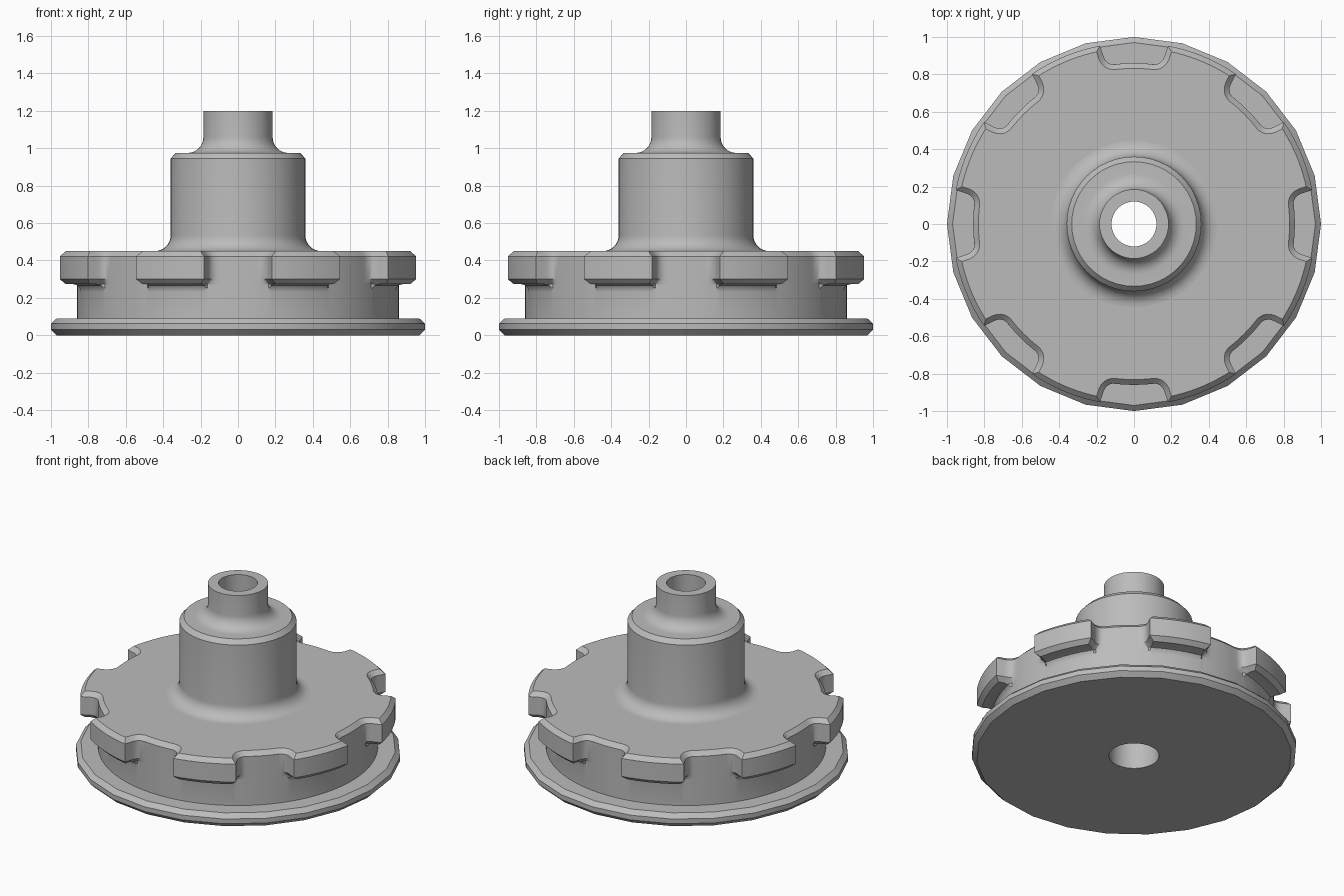
import bpy, bmesh, math
from mathutils import Vector

if "Cube" in bpy.data.objects:
    bpy.data.objects.remove(bpy.data.objects["Cube"])

metal = bpy.data.materials.new("plain grey")
metal.diffuse_color = (0.5, 0.5, 0.5, 1)
metal.use_nodes = True
metal.node_tree.nodes["Principled BSDF"].inputs["Base Color"].default_value = metal.diffuse_color


def skin(name, loops):
    """Join equal-length rings of points into a smooth-shaded surface."""
    bm = bmesh.new()
    rings = [[bm.verts.new(p) for p in loop] for loop in loops]
    n = len(loops[0])
    for a, b in zip(rings, rings[1:]):
        for i in range(n):
            j = (i + 1) % n
            bm.faces.new((a[i], a[j], b[j], b[i]))
    bmesh.ops.remove_doubles(bm, verts=bm.verts, dist=0.0003)
    me = bpy.data.meshes.new(name)
    bm.to_mesh(me)
    bm.free()
    me.materials.append(metal)
    ob = bpy.data.objects.new(name, me)
    bpy.context.collection.objects.link(ob)
    bpy.ops.object.select_all(action='DESELECT')
    ob.select_set(True)
    bpy.context.view_layer.objects.active = ob
    bpy.ops.object.shade_smooth_by_angle(angle=math.radians(28))
    return ob


def circle(r, z, n):
    return [(r * math.cos(2 * math.pi * i / n), r * math.sin(2 * math.pi * i / n), z)
            for i in range(n)]


def lathe(name, profile, n):
    return skin(name, [circle(r, z, n) for r, z in profile])


# Base flange with chamfered rim
lathe("base_flange", [(0.155, 0), (0.97, 0), (1.0, 0.03), (1.0, 0.062),
                      (0.97, 0.09), (0.82, 0.09)], 24)


# Hub, neck and tapered bore
def fillet(r, z, size):
    """Concave quarter curve, from the flat at z up to the wall of radius r."""
    return [(r + size * (1 - math.sin(t)), z + size * (1 - math.cos(t)))
            for t in [math.pi / 2 * k / 8 for k in range(9)]]


lathe("hub", fillet(0.36, 0.45, 0.085) + [(0.36, 0.945), (0.333, 0.975)]
      + fillet(0.185, 0.975, 0.085)
      + [(0.185, 1.2), (0.12, 1.2), (0.154, 0)], 48)

# Outline of the lobed ring: eight notches and eight lobes
R_IN, R_OUT, NOTCH = 0.86, 0.97, 8
half = []                                   # (tangential, radial), notch middle outwards
for x in (0, 0.035, 0.07):
    half.append((x, math.sqrt(R_IN ** 2 - x * x)))
p0, p1, p2 = (0.10, 0.854), (0.153, 0.848), (0.168, 0.912)
for k in range(7):
    t = k / 6
    half.append(tuple((1 - t) ** 2 * a + 2 * t * (1 - t) * b + t * t * c
                      for a, b, c in zip(p0, p1, p2)))
half.append((0.182, math.sqrt(R_OUT ** 2 - 0.182 ** 2)))
polar = [(math.atan2(x, y), math.hypot(x, y)) for x, y in half]
edge = polar[-1][0]
step = 2 * math.pi / NOTCH
sector = [(-a, r) for a, r in polar[:0:-1]] + polar
sector += [(edge + (step - 2 * edge) * k / 9, R_OUT) for k in range(1, 9)]
outline = [Vector((r * math.cos(a + s * step), r * math.sin(a + s * step)))
           for s in range(NOTCH) for a, r in sector]


def inset(pts, d):
    """Move a closed counter-clockwise outline inwards by d."""
    out = []
    for i, p in enumerate(pts):
        e1 = (p - pts[i - 1]).normalized()
        e2 = (pts[(i + 1) % len(pts)] - p).normalized()
        n1, n2 = Vector((-e1.y, e1.x)), Vector((-e2.y, e2.x))
        out.append(p + (n1 + n2) * d / (1 + n1.dot(n2)))
    return out


def level(pts, z):
    return [(p.x, p.y, z) for p in pts]


def clamp(pts, lo, hi):
    return [p.normalized() * min(max(p.length, lo), hi) for p in pts]


# Lobed ring with round body below, fillet under the lobes, chamfered edges
under = clamp(inset(outline, 0.028), R_IN, R_OUT)
lower = clamp(outline, R_IN, R_OUT)
skin("lobed_ring", [
    level(clamp(under, R_IN, R_IN), 0.088),
    level(clamp(under, R_IN, R_IN), 0.232),
    level(clamp(under, R_IN, 0.864), 0.252),
    level(clamp(under, R_IN, 0.876), 0.267),
    level(clamp(under, R_IN, 0.90), 0.273),
    level(under, 0.273),
    level(lower, 0.30),
    level(outline, 0.422),
    level(inset(outline, 0.028), 0.45),
    level(clamp(outline, 0.43, 0.43), 0.45),
])
